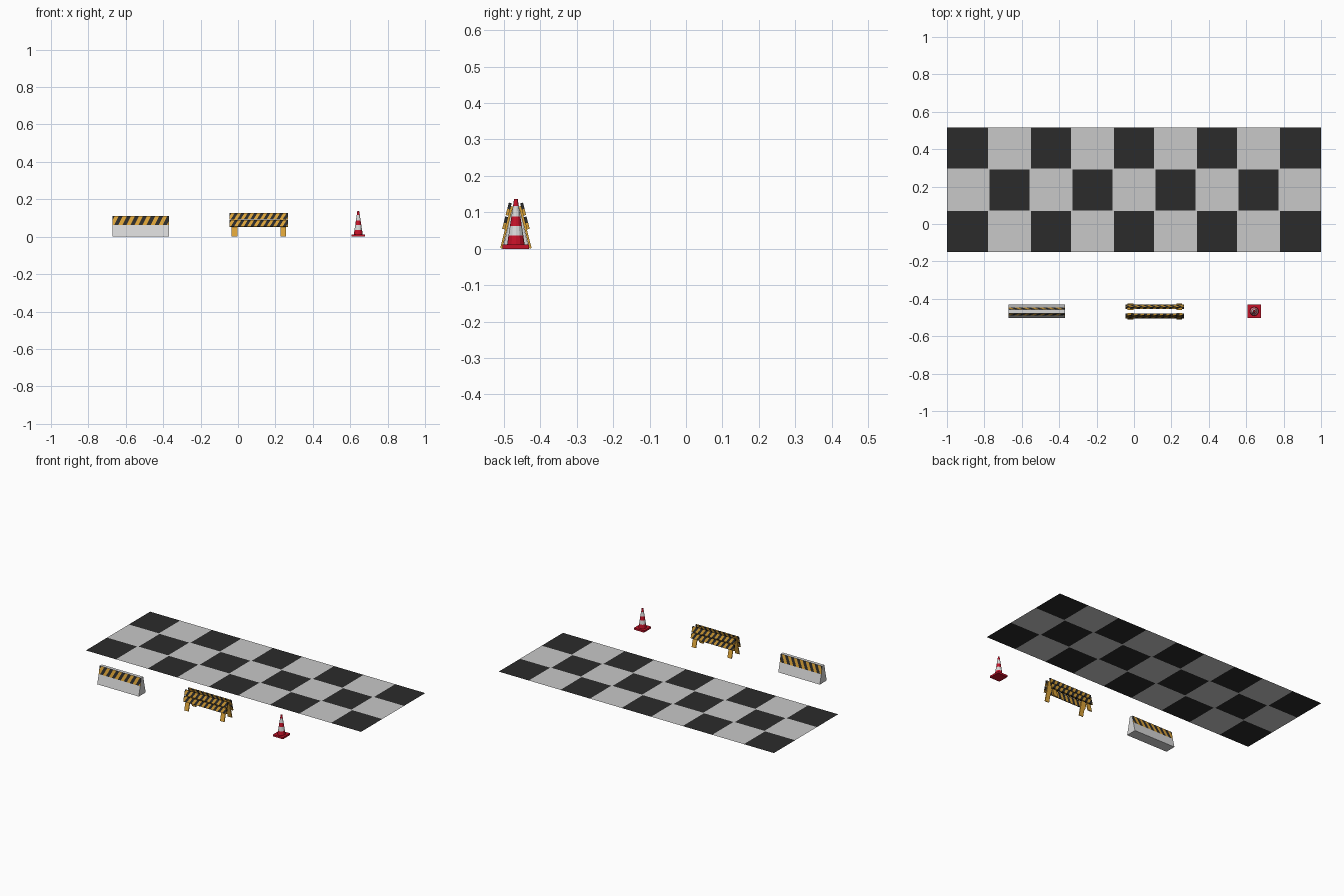
import bpy, bmesh, math
from mathutils import Vector, Matrix

if "Cube" in bpy.data.objects:
    bpy.data.objects.remove(bpy.data.objects["Cube"])

def mat(name, rgb):
    m = bpy.data.materials.new(name)
    m.diffuse_color = (*rgb, 1)
    m.use_nodes = True
    m.node_tree.nodes["Principled BSDF"].inputs["Base Color"].default_value = m.diffuse_color
    return m

DARK = mat("dark tile", (0.024, 0.024, 0.024))
LIGHT = mat("light tile", (0.58, 0.58, 0.58))
CONCRETE = mat("concrete", (0.68, 0.68, 0.68))
YELLOW = mat("warning yellow", (0.72, 0.37, 0.04))
BLACK = mat("stripe black", (0.025, 0.025, 0.025))
RED = mat("cone red", (0.56, 0.006, 0.022))
WHITE = mat("cone white", (0.7, 0.7, 0.7))

def finish(name, bm, mats):
    me = bpy.data.meshes.new(name)
    bm.normal_update()
    bm.to_mesh(me)
    bm.free()
    for m in mats:
        me.materials.append(m)
    ob = bpy.data.objects.new(name, me)
    bpy.context.collection.objects.link(ob)
    return ob

def box(size):
    bm = bmesh.new()
    bmesh.ops.create_cube(bm, size=1, matrix=Matrix.Diagonal((*size, 1)))
    return bm

def cut(bm, co, no):
    bmesh.ops.bisect_plane(bm, geom=bm.verts[:] + bm.edges[:] + bm.faces[:],
                           plane_co=co, plane_no=no, dist=1e-6)

def slant_cuts(bm, half, step, lean):
    """Cut the mesh along slanted planes x - lean*z = k*step."""
    n = int(half * 1.5 / step) + 1
    for k in range(-n, n + 1):
        cut(bm, (k * step, 0, 0), Vector((1, 0, -lean)).normalized())

def is_black(c, step, lean):
    return math.floor((c.x - lean * c.z) / step) % 2 == 0

# Checkered floor: dark squares slightly smaller than their cells
T = 2 / 9
Y0 = -0.151
G = 0.004
bm = bmesh.new()
bmesh.ops.create_grid(bm, x_segments=1, y_segments=1, size=1,
                      matrix=Matrix.Translation((0, Y0 + 1.5 * T, 0)) @ Matrix.Diagonal((1, 1.5 * T, 1, 1)))
for i in range(1, 9):
    for d in (-G, G):
        cut(bm, (-1 + i * T + d, 0, 0), (1, 0, 0))
for j in range(1, 3):
    for d in (-G / 2, G / 2):
        cut(bm, (0, Y0 + j * T + d, 0), (0, 1, 0))
for f in bm.faces:
    c = f.calc_center_median()
    u, v = (c.x + 1) / T, (c.y - Y0) / T
    du, dv = abs(u - round(u)) * T, abs(v - round(v)) * T
    seam = (du < G and 0 < round(u) < 9) or (dv < G / 2 and 0 < round(v) < 3)
    f.material_index = 0 if (int(u) + int(v)) % 2 == 0 and not seam else 1
finish("checkered_floor", bm, [DARK, LIGHT])

# Concrete barrier: extruded trapezoid with a striped upper band
HALF, SPLIT, STEP, LEAN = 0.151, 0.062, 0.302 / 14, 0.5
prof = [(-0.036, 0), (0.036, 0), (0.021, SPLIT), (0.011, 0.112), (-0.011, 0.112), (-0.021, SPLIT)]
bm = bmesh.new()
f = bm.faces.new([bm.verts.new((-HALF, y, z)) for y, z in prof])
r = bmesh.ops.extrude_face_region(bm, geom=[f])
bmesh.ops.translate(bm, vec=(2 * HALF, 0, 0), verts=[g for g in r["geom"] if isinstance(g, bmesh.types.BMVert)])
bmesh.ops.recalc_face_normals(bm, faces=bm.faces)
cut(bm, (0, 0, SPLIT), (0, 0, 1))
slant_cuts(bm, HALF, STEP, LEAN)
bm.normal_update()
for f in bm.faces:
    c = f.calc_center_median()
    if c.z > SPLIT and abs(f.normal.y) > 0.5:
        f.material_index = 2 if is_black(c, STEP, LEAN) else 1
bmesh.ops.translate(bm, vec=(-0.52, -0.467, 0), verts=bm.verts)
finish("concrete_barrier", bm, [CONCRETE, YELLOW, BLACK])

# A-frame barricade: the front half is built, then turned half round for the back
CENTRE = Matrix.Translation((0.111, -0.467, 0))
SLOPE = 0.256
TILT = Matrix.Rotation(-math.atan(SLOPE), 4, 'X')

def place(z, out):
    return Matrix.Translation((0, -0.0405 + SLOPE * z, z)) @ TILT @ Matrix.Translation((0, -out, 0))

for side, turn in (("front", 0), ("back", math.pi)):
    M = CENTRE @ Matrix.Rotation(turn, 4, 'Z')
    # legs
    for n, x in (("left", -0.13), ("right", 0.13)):
        bm = box((0.03, 0.006, 0.119))
        bm.transform(M @ Matrix.Translation((x, 0, 0)) @ place(0.0588, 0))
        finish(f"barricade_{side}_{n}_leg", bm, [YELLOW])
    # striped boards
    for n, z in (("lower", 0.069), ("upper", 0.107)):
        step, lean = 0.312 / 18, 0.6
        bm = box((0.312, 0.008, 0.035))
        slant_cuts(bm, 0.156, step, lean)
        for f in bm.faces:
            f.material_index = 1 if is_black(f.calc_center_median(), step, lean) else 0
        bm.transform(M @ place(z, 0.007))
        finish(f"barricade_{side}_{n}_board", bm, [YELLOW, BLACK])

# Traffic cone: square base and a banded cone
CX, CY = 0.643, -0.467
bm = box((0.073, 0.073, 0.012))
bmesh.ops.translate(bm, vec=(CX, CY, 0.006), verts=bm.verts)
finish("cone_base", bm, [RED])

levels = [0.012, 0.037, 0.063, 0.088, 0.117, 0.137]
bm = bmesh.new()
bmesh.ops.create_cone(bm, cap_ends=True, segments=12, radius1=0.024, radius2=0.005, depth=0.125,
                      matrix=Matrix.Translation((CX, CY, 0.0745)))
for z in levels[1:-1]:
    cut(bm, (0, 0, z), (0, 0, 1))
for f in bm.faces:
    z = f.calc_center_median().z
    f.material_index = sum(z > l for l in levels[1:-1]) % 2
finish("cone_body", bm, [RED, WHITE])
